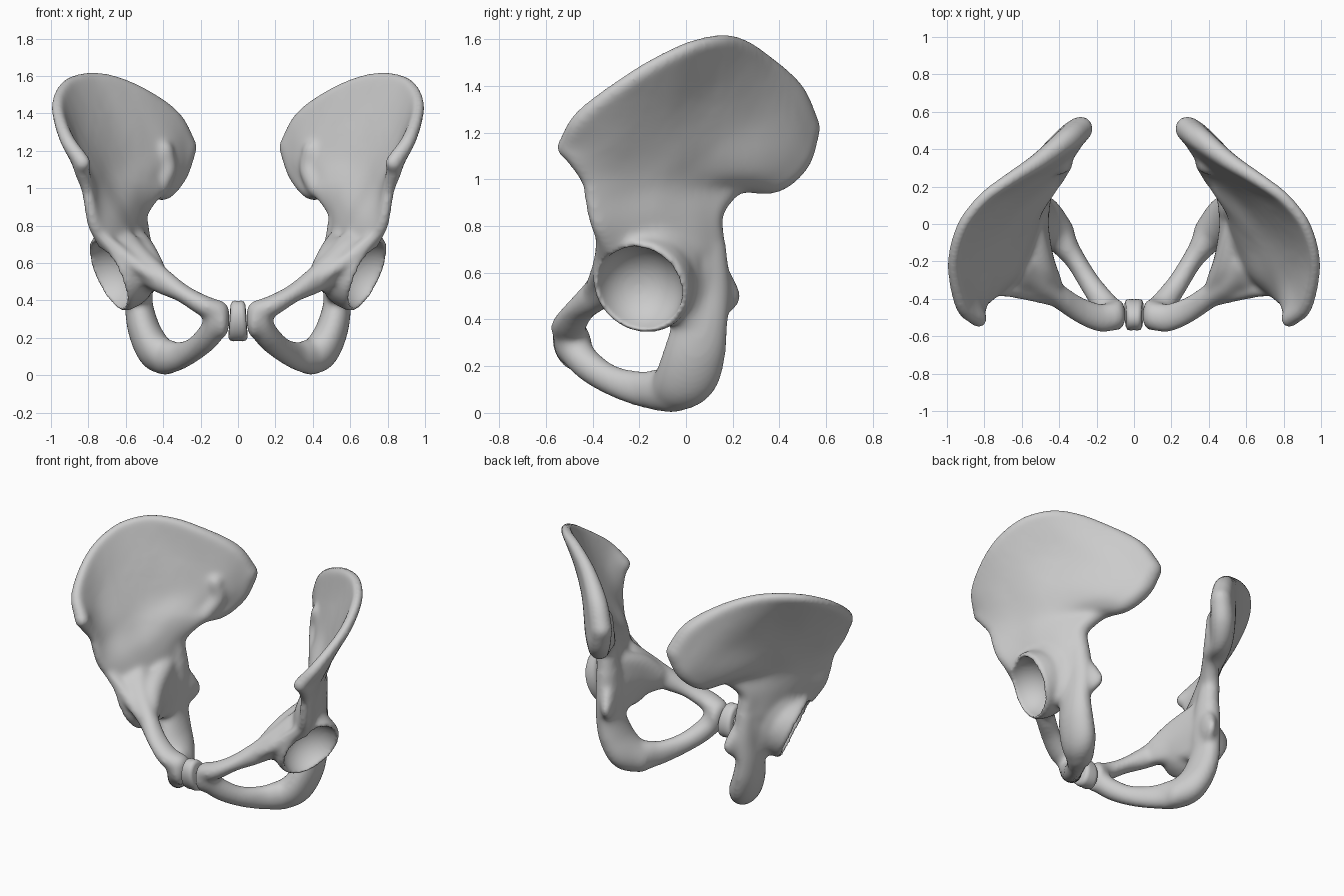
import bpy, bmesh
from math import floor, sin, cos, pi
from mathutils import Vector, Matrix

V, F = [], []


def unit_ball(sub):
    bm = bmesh.new()
    bmesh.ops.create_icosphere(bm, subdivisions=sub, radius=1)
    vs = [v.co.copy() for v in bm.verts]
    fs = [[v.index for v in f.verts] for f in bm.faces]
    bm.free()
    return vs, fs


FINE, COARSE = unit_ball(4), unit_ball(2)


def ball(c, r, shape=FINE):
    base = len(V)
    V.extend((c[0] + v.x * r[0], c[1] + v.y * r[1], c[2] + v.z * r[2]) for v in shape[0])
    F.extend([i + base for i in f] for f in shape[1])


def spline(pts, n):
    # Catmull-Rom resampling, any number of values per point
    out, m = [], len(pts) - 1
    ext = lambda a, b: [2 * p - q for p, q in zip(a, b)]
    P = [ext(pts[0], pts[1])] + list(pts) + [ext(pts[-1], pts[-2])]
    for k in range(n):
        u = k * m / (n - 1)
        i = min(floor(u), m - 1)
        t = u - i
        out.append([b + 0.5 * t * (c - a + t * (2 * a - 5 * b + 4 * c - d + t * (3 * (b - c) + d - a)))
                    for a, b, c, d in zip(*P[i:i + 4])])
    return out


def limb(pts, n=30):
    for p in spline(pts, n):
        ball(p[:3], p[3:], FINE if max(p[3:]) > .09 else COARSE)


def sheet(rows, nu, nv):
    for col in zip(*[spline(row, nu) for row in rows]):
        for p in spline(col, nv):
            ball(p[:3], (p[3],) * 3, COARSE)


# iliac blade: rows from crest down to the hip socket, each front to back (x, y, z, radius)
sheet([
    [(.83, -.51, 1.135, .048), (.92, -.435, 1.27, .042), (.966, -.22, 1.435, .037), (.92, -.02, 1.545, .036),
     (.81, .13, 1.587, .036), (.675, .23, 1.57, .04), (.51, .335, 1.49, .05), (.36, .45, 1.365, .065),
     (.285, .51, 1.22, .07)],
    [(.835, -.475, 1.1, .045), (.87, -.3, 1.2, .028), (.84, -.09, 1.31, .026), (.71, .12, 1.37, .028),
     (.535, .275, 1.29, .055), (.405, .385, 1.18, .085), (.335, .465, 1.09, .075)],
    [(.805, -.415, .99, .035), (.78, -.25, 1.06, .03), (.73, -.06, 1.12, .03), (.63, .1, 1.13, .038),
     (.49, .26, 1.07, .075), (.395, .37, 1.0, .065)],
    [(.79, -.4, .9, .035), (.74, -.26, .95, .04), (.68, -.1, .98, .045), (.58, .05, .99, .055),
     (.45, .215, .985, .055)],
    [(.765, -.37, .8, .04), (.7, -.26, .83, .065), (.65, -.13, .85, .075), (.59, 0, .86, .075),
     (.54, .105, .86, .06)],
    [(.7, -.31, .7, .05), (.64, -.2, .7, .08), (.6, -.08, .7, .085), (.57, .02, .7, .08), (.53, .11, .72, .06)],
], 50, 42)
# rough joint area on the inner back of the blade
limb([(.4, .32, 1.2, .06, .06, .06), (.385, .325, 1.1, .06, .06, .06), (.42, .25, 1.0, .05, .06, .05)], 20)

# socket body and rounded rim, open at the lower front
axis = Vector((.85, -.32, -.4)).normalized()
socket = Vector((.67, -.19, .545))
ball(socket - axis * .05, (.165, .2, .2))
side = axis.cross(Vector((0, 0, 1))).normalized()
up = side.cross(axis)
for off, rad in ((-.11, .18), (-.08, .19), (-.05, .195), (-.02, .195), (.008, .195)):
    for k in range(60):
        a = 2 * pi * k / 60
        d = side * cos(a) + up * sin(a)
        if off < -.06 or d.dot(Vector((.1, -.5, -.85))) < .88:
            ball(socket + axis * off + d * rad, (.025,) * 3, COARSE)
# bone flowing into the rim above and behind
limb([(.7, -.27, .75, .05, .06, .06), (.67, -.12, .74, .06, .07, .07), (.63, -.01, .66, .055, .06, .08),
      (.6, .015, .54, .05, .06, .08), (.57, .0, .42, .05, .07, .07)], 24)

# inner wall behind the socket, down to the bar above the opening
sheet([
    [(.56, .06, .74, .06), (.53, -.08, .7, .07), (.5, -.22, .635, .08), (.45, -.32, .555, .07)],
    [(.54, .06, .6, .08), (.52, -.08, .58, .075), (.495, -.2, .55, .07), (.45, -.31, .52, .06)],
    [(.53, .05, .43, .07), (.525, -.06, .44, .06), (.495, -.2, .48, .05), (.44, -.33, .495, .05)],
], 20, 16)

# ischium column down to the sitting bone
limb([(.535, .09, .86, .05, .065, .06), (.53, .085, .7, .07, .09, .09), (.525, .075, .53, .075, .115, .1),
      (.53, .06, .38, .075, .12, .1), (.505, .035, .25, .085, .135, .1), (.455, .0, .145, .085, .135, .115),
      (.38, -.065, .088, .065, .1, .088)])
# ischial spine
limb([(.51, .1, .56, .055, .08, .14), (.485, .15, .52, .045, .065, .11), (.462, .2, .5, .03, .038, .06)], 12)
# upper pubic branch
limb([(.6, -.22, .7, .08, .09, .07), (.52, -.31, .595, .08, .08, .085), (.42, -.375, .515, .06, .07, .08),
      (.3, -.455, .44, .055, .075, .052), (.19, -.5, .375, .06, .08, .058), (.11, -.495, .34, .068, .08, .065)])
# ridge from front spine to pubis
limb([(.755, -.36, .77, .03, .03, .035), (.63, -.36, .65, .04, .04, .05), (.46, -.405, .53, .03, .035, .03)], 16)
# pubic body and lower branch
limb([(.115, -.495, .34, .072, .08, .065), (.12, -.475, .27, .075, .08, .065), (.165, -.415, .2, .07, .07, .07),
      (.24, -.31, .135, .06, .06, .07), (.32, -.18, .1, .055, .07, .083), (.4, -.06, .1, .07, .1, .1)])
ball((.085, -.485, .295), (.04, .085, .1))
ball((.17, -.54, .37), (.045, .042, .04), COARSE)


def add(name, mesh):
    ob = bpy.data.objects.new(name, mesh)
    bpy.context.collection.objects.link(ob)
    return ob


mesh = bpy.data.meshes.new("hip_bones")
mesh.from_pydata(V, [], F)
hips = add("hip_bones", mesh)

# socket cutter
bm = bmesh.new()
bmesh.ops.create_icosphere(bm, subdivisions=5, radius=.19,
                           matrix=Matrix.Translation(socket + axis * .04))
cm = bpy.data.meshes.new("socket_cutter")
bm.to_mesh(cm)
bm.free()
cutter = add("socket_cutter", cm)
cutter.hide_render = True
cutter.display_type = 'WIRE'


def fuse():
    m = hips.modifiers.new("fuse", 'REMESH')
    m.mode = 'VOXEL'
    m.voxel_size = .012
    m.use_smooth_shade = True


def relax(n):
    m = hips.modifiers.new("relax", 'SMOOTH')
    m.factor = .5
    m.iterations = n


fuse()
relax(14)
cut = hips.modifiers.new("socket", 'BOOLEAN')
cut.operation = 'DIFFERENCE'
cut.object = cutter
fuse()
relax(7)
mir = hips.modifiers.new("mirror", 'MIRROR')
mir.use_mirror_merge = False

# cartilage disc between the pubic bones
bm = bmesh.new()
rings = [(-.045, .8), (-.038, .95), (-.02, 1), (0, .98), (.02, 1), (.038, .95), (.045, .8)]
tilt = Matrix.Translation((0, -.485, .29)) @ Matrix.Rotation(.35, 4, 'X')
loops = []
for x, s in rings:
    circ = bmesh.ops.create_circle(bm, segments=32, radius=1)['verts']
    for v in circ:
        a, b = v.co.x * .08 * s, v.co.y * .112 * s
        v.co = tilt @ Vector((x * (1 - b * 1.5), a, b))
    loops.append(circ)
for p, q in zip(loops, loops[1:]):
    for i in range(32):
        j = (i + 1) % 32
        bm.faces.new((p[i], p[j], q[j], q[i]))
bm.faces.new(loops[0])
bm.faces.new(loops[-1])
bmesh.ops.recalc_face_normals(bm, faces=bm.faces)
for f in bm.faces:
    f.smooth = True
dm = bpy.data.meshes.new("pubic_disc")
bm.to_mesh(dm)
bm.free()
add("pubic_disc", dm)
